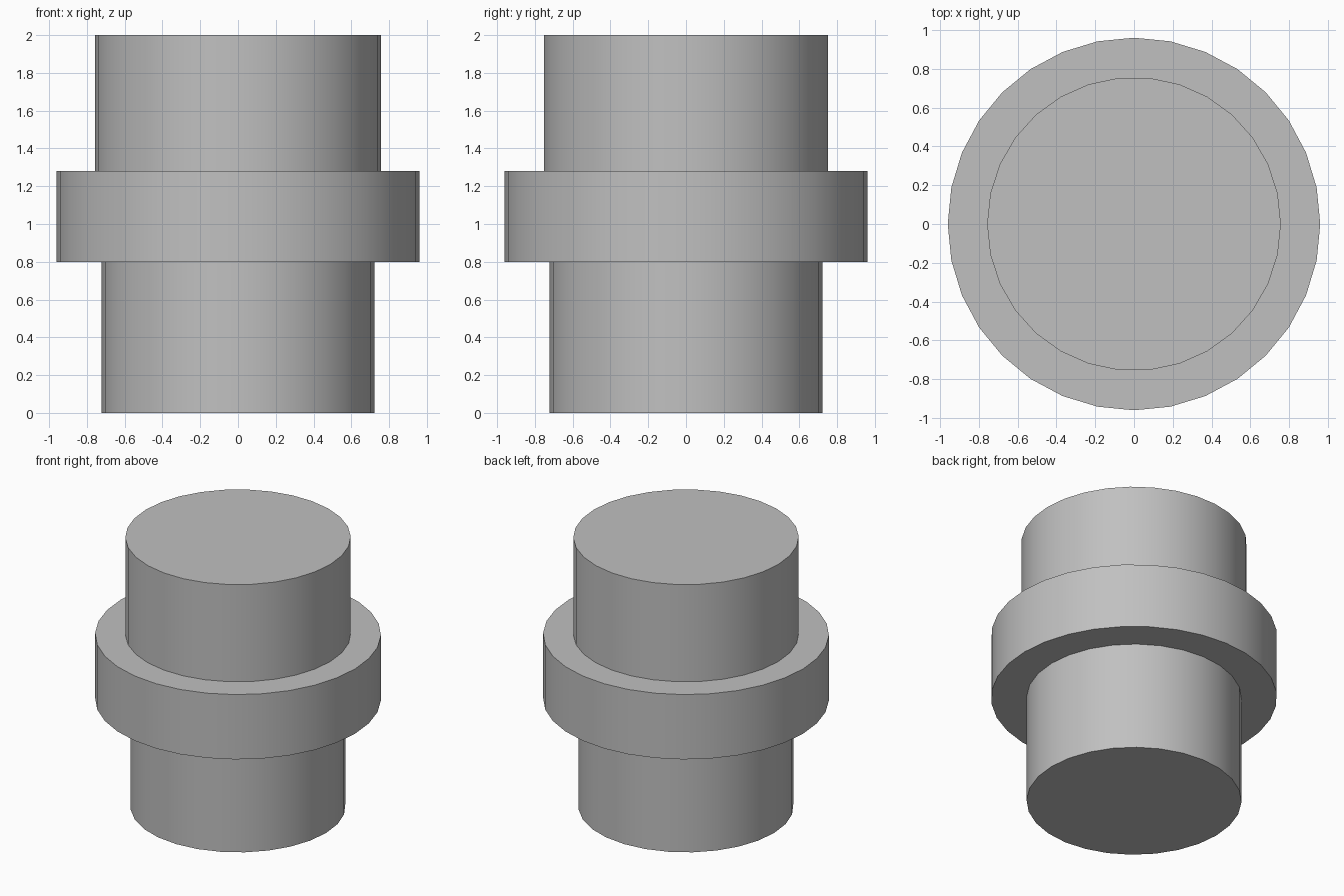
import bpy
import math

cube = bpy.data.objects.get("Cube")
if cube:
    bpy.data.objects.remove(cube, do_unlink=True)

# Plain grey for the whole fitting
grey = bpy.data.materials.new("plain_grey")
grey.use_nodes = True
color = (0.53, 0.53, 0.53, 1.0)
grey.diffuse_color = color
grey.node_tree.nodes["Principled BSDF"].inputs["Base Color"].default_value = color


def cylinder(name, radius, bottom, top, sides):
    """Upright capped cylinder with a corner on the x axis."""
    bpy.ops.mesh.primitive_cylinder_add(
        vertices=sides, radius=radius, depth=top - bottom,
        location=(0, 0, (bottom + top) / 2),
        rotation=(0, 0, math.pi / 2))
    obj = bpy.context.object
    obj.name = name
    obj.data.materials.append(grey)
    bpy.ops.object.transform_apply(location=False, rotation=True, scale=True)
    bpy.ops.object.shade_smooth_by_angle(angle=math.radians(30))
    return obj


# Stacked round sections
cylinder("lower_shaft", 0.722, 0.0, 0.8, 28)
cylinder("collar", 0.96, 0.8, 1.28, 32)
cylinder("upper_shaft", 0.757, 1.28, 2.0, 30)
